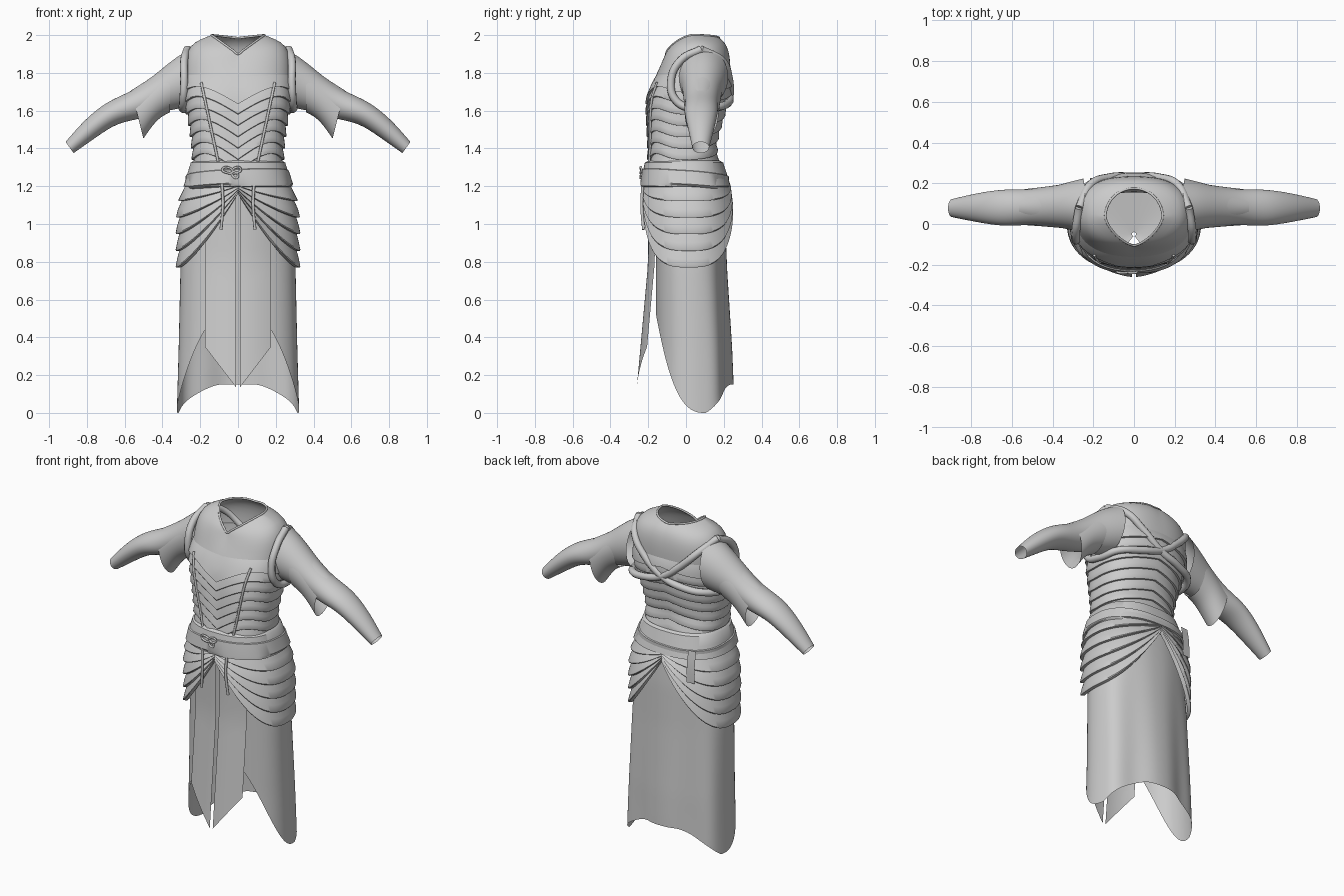
import bpy
import bmesh
from math import sin, cos, pi, radians

cube = bpy.data.objects.get("Cube")
if cube:
    bpy.data.objects.remove(cube, do_unlink=True)

cloth = bpy.data.materials.new("grey_cloth")
cloth.use_nodes = True
GREY = (0.6, 0.6, 0.6, 1)
cloth.diffuse_color = GREY
cloth.node_tree.nodes["Principled BSDF"].inputs["Base Color"].default_value = GREY

SEG = 96


def grid(name, rows, closed=True, subsurf=0):
    """Skin a list of point rows into one smooth-shaded sheet."""
    bm = bmesh.new()
    vs = [[bm.verts.new(p) for p in row] for row in rows]
    n = len(rows[0])
    for a, b in zip(vs, vs[1:]):
        for i in range(n if closed else n - 1):
            j = (i + 1) % n
            bm.faces.new((a[i], a[j], b[j], b[i]))
    bmesh.ops.recalc_face_normals(bm, faces=bm.faces)
    mesh = bpy.data.meshes.new(name)
    bm.to_mesh(mesh)
    bm.free()
    ob = bpy.data.objects.new(name, mesh)
    bpy.context.collection.objects.link(ob)
    mesh.materials.append(cloth)
    bpy.ops.object.select_all(action='DESELECT')
    ob.select_set(True)
    bpy.context.view_layer.objects.active = ob
    bpy.ops.object.shade_smooth_by_angle(angle=radians(40))
    if subsurf:
        mod = ob.modifiers.new("smooth", 'SUBSURF')
        mod.levels = mod.render_levels = subsurf


def cord(name, pts, radius, cyclic=False):
    """Round cord through the given points."""
    cu = bpy.data.curves.new(name, 'CURVE')
    cu.dimensions = '3D'
    cu.bevel_depth = radius
    cu.bevel_resolution = 3
    cu.use_fill_caps = True
    sp = cu.splines.new('BEZIER')
    sp.bezier_points.add(len(pts) - 1)
    for bp, p in zip(sp.bezier_points, pts):
        bp.co = p
        bp.handle_left_type = bp.handle_right_type = 'AUTO'
    sp.use_cyclic_u = cyclic
    cu.materials.append(cloth)
    bpy.context.collection.objects.link(bpy.data.objects.new(name, cu))


def side_share(t, n=2.4):
    return abs(sin(t)) ** (2 / n)


def ring_point(t, rx, yf, yb, z, n=2.4, off=0.0):
    """Point on a squarish oval; t = 0 is the front."""
    x = (rx + off) * side_share(t, n) * (1 if sin(t) >= 0 else -1)
    c = abs(cos(t)) ** (2 / n) * (1 if cos(t) >= 0 else -1)
    return (x, (yf + yb) / 2 - ((yb - yf) / 2 + off) * c, z)


def size_at(table, z):
    """Interpolate (rx, yf, yb) in a table listed from low to high."""
    z = min(max(z, table[0][0]), table[-1][0])
    for a, b in zip(table, table[1:]):
        if z <= b[0]:
            k = (z - a[0]) / (b[0] - a[0])
            return [p + (q - p) * k for p, q in zip(a[1:], b[1:])]


ANGLES = [2 * pi * i / SEG for i in range(SEG)]

# torso with yoke, shoulders and open neck
BODY = [(1.2, .24, -.2, .2), (1.33, .23, -.19, .16), (1.42, .235, -.19, .15),
        (1.5, .245, -.195, .17), (1.6, .265, -.2, .2), (1.68, .28, -.195, .225),
        (1.75, .285, -.175, .235), (1.8, .285, -.153, .235)]
SHOULDERS = [(.28, -.133, .235, 1.84, 1.88, 1.85, 2.4), (.255, -.118, .228, 1.87, 1.945, 1.91, 2.2),
             (.2, -.11, .208, 1.888, 1.978, 1.96, 1.9), (.14, -.105, .175, 1.9, 2, 1.985, 1.5)]
rows = [[ring_point(t, *b[1:], b[0]) for t in ANGLES] for b in BODY]
for rx, yf, yb, zf, zs, zb, n in SHOULDERS:
    row = []
    for t in ANGLES:
        end, m = (zf, n) if cos(t) > 0 else (zb, max(n, 2))
        row.append(ring_point(t, rx, yf, yb, zs + (end - zs) * (1 - side_share(t, m)), m))
    rows.append(row)
grid("torso", rows, subsurf=1)
cord("neck_trim", rows[-1][::4], .006, True)


def band_rows(count):
    """(fraction, offset) rows of overlapping bands, each flaring to its lower edge."""
    out = []
    for k in range(count):
        out += [((k + f) / count, o) for f, o in ((0, 0), (.5, .6), (.93, 1), (1, .85))]
    return out + [(1, -.2)]


def chevron(t):
    """Rise of the bodice lines around the body: V in front, peak behind."""
    s = side_share(t)
    if cos(t) > 0:
        return .17 * s - .11 * s ** 4
    return .06 + .05 * (1 - s)


# overlapping bodice bands
rows = []
for f, o in band_rows(7):
    row = []
    for t in ANGLES:
        z = max(1.64 - .42 * f + chevron(t), 1.25)
        row.append(ring_point(t, *size_at(BODY, z), z, off=.003 + .013 * o))
    rows.append(row)
grid("bodice_bands", rows)

# yoke edge lying over the bands
rows = []
for f, o in ((0, 0), (0, .017), (.25, .013), (.5, .008), (.75, .003), (1, -.004)):
    row = []
    for t in ANGLES:
        low = 1.635 + chevron(t)
        z = low + (1.8 - low) * f
        row.append(ring_point(t, *size_at(BODY, z), z, off=o))
    rows.append(row)
grid("yoke_edge", rows)


def front_y(x, z, off):
    rx, yf, yb = size_at(BODY, z)
    return (yf + yb) / 2 - ((yb - yf) / 2 + off) * (1 - (abs(x) / (rx + off)) ** 2.4) ** (1 / 2.4)


# sleeves: (top x, top z, bottom x, bottom z, half depth, y)
SLEEVE = [(.24, 1.935, .26, 1.62, .135, .09), (.33, 1.885, .33, 1.605, .115, .09),
          (.42, 1.808, .4, 1.595, .097, .085), (.54, 1.715, .5, 1.56, .087, .083),
          (.64, 1.672, .58, 1.545, .092, .08), (.72, 1.63, .66, 1.522, .086, .08),
          (.82, 1.545, .77, 1.445, .067, .08), (.913, 1.435, .87, 1.375, .045, .078)]
CUFF = [(.36, 1.855, .36, 1.59, .108, .087), (.46, 1.775, .43, 1.555, .098, .085),
        (.565, 1.71, .5, 1.45, .09, .083)]


def sleeve(name, table, side):
    rows = []
    for tx, tz, bx, bz, b, y in table:
        row = []
        for i in range(20):
            a = 2 * pi * i / 20
            k = (1 + cos(a)) / 2
            row.append((side * (bx + (tx - bx) * k), y + b * sin(a), bz + (tz - bz) * k))
        rows.append(row)
    grid(name, rows, subsurf=2)


# skirt, open at the front, with a scalloped hem and a gathered inner top
SKIRT = [(0, .324, -.17, .242), (.35, .314, -.165, .232), (.75, .305, -.165, .212),
         (1, .29, -.17, .205), (1.2, .24, -.17, .19)]


def hem(t):
    y = ring_point(t, .315, -.165, .235, 0)[1]
    if y < .1:
        return .53 * ((.1 - y) / .26) ** 2.7
    return .15 * min(1, (y - .1) / .13) ** 1.3


arc = [radians(17 + 326 * i / SEG) for i in range(SEG + 1)]
rows = [[(.01 * sin(t), -.05 - .01 * cos(t), 1.17) for t in arc]]
for k in range(25):
    row = []
    for t in arc:
        z = 1.2 + (hem(t) - 1.2) * k / 24
        fold = .014 * cos(6 * (t - pi)) * max(0, -cos(t)) * min(1, 1.2 - z)
        row.append(ring_point(t, *size_at(SKIRT, z), z, off=fold))
    rows.append(row)
grid("skirt", rows, closed=False)

# draped hip bands gathered at front and back centre
HIPS = [(.77, .308, -.2, .23), (1, .308, -.205, .232), (1.1, .302, -.21, .228), (1.2, .272, -.21, .215)]
rows = []
for f, o in band_rows(5):
    row = []
    for t in ANGLES:
        low = 1.16 - .39 * (1 - (1 - side_share(t)) ** 1.3)
        z = 1.21 + (low - 1.21) * f
        row.append(ring_point(t, *size_at(HIPS, z), z, off=.003 + .019 * o))
    rows.append(row)
grid("hip_bands", rows)

# waist belt and the tilted sash wrapped over it
BELT = [(1.195, .27, -.215, .22), (1.2, .288, -.237, .237), (1.27, .267, -.23, .215),
        (1.325, .25, -.218, .197), (1.335, .235, -.2, .18)]
grid("belt", [[ring_point(t, *b[1:], b[0]) for t in ANGLES] for b in BELT])
rows = []
for z0, o in ((1.275, -.004), (1.27, .006), (1.2, .007), (1.18, .006), (1.175, -.01)):
    row = []
    for t in ANGLES:
        z = z0 + .018 * cos(t) + .012 * sin(t)
        row.append(ring_point(t, *size_at(BELT, z), z, off=o))
    rows.append(row)
grid("sash", rows)
grid("sash_end", [[(x, y + .1 * (x + .19), z) for x in (-.215, -.165)]
                  for y, z in ((.21, 1.26), (.222, 1.2), (.228, 1.13), (.228, 1.07))], closed=False)

# knot on the belt
for dx, dz in ((-.035, .012), (.03, .012), (.02, -.018)):
    cord("belt_knot_loop", [(-.03, -.238, 1.275), (-.03 + dx, -.24, 1.275 + dz + .014),
                            (-.03 + 1.5 * dx, -.236, 1.275 + dz),
                            (-.03 + dx, -.24, 1.275 + dz - .014)], .006, True)

for side, label in ((1, "left"), (-1, "right")):
    sleeve(label + "_sleeve", SLEEVE, side)
    sleeve(label + "_sleeve_flap", CUFF, side)

    # shoulder strap: round the arm, then across the back to the other shoulder
    strap = [(.268, .08, 1.925), (.285, -.03, 1.865), (.285, -.08, 1.75), (.29, -.05, 1.65),
             (.292, .05, 1.61), (.25, .165, 1.62), (.13, .222, 1.64), (0, .232, 1.68),
             (-.12, .228, 1.77), (-.215, .19, 1.865), (-.268, .08, 1.925)]
    cord(label + "_shoulder_strap", [(side * x, y, z) for x, y, z in strap], .021)

    # bodice lace
    lace = []
    for k in range(6):
        x, z = .195 - .09 * k / 5, 1.75 - .42 * k / 5
        lace.append((side * x, front_y(x, z, .015), z))
    cord(label + "_lace", lace, .007)

    # hanging belt tassel
    cord(label + "_tassel", [(side * .085, -.228, 1.22), (side * .08, -.234, 1.1),
                             (side * .09, -.225, .97)], .008)

    # pointed front panel
    rows = []
    for k in range(13):
        row = []
        for i in range(9):
            u = i / 8
            x = .01 + .165 * u
            z = 1.19 + (.135 + .215 * u - 1.19) * k / 12
            y = -.2 - .06 * max(0, (.8 - z) / .66) + .035 * u * u
            row.append((side * x, y, z))
        rows.append(row)
    grid(label + "_front_panel", rows, closed=False)
